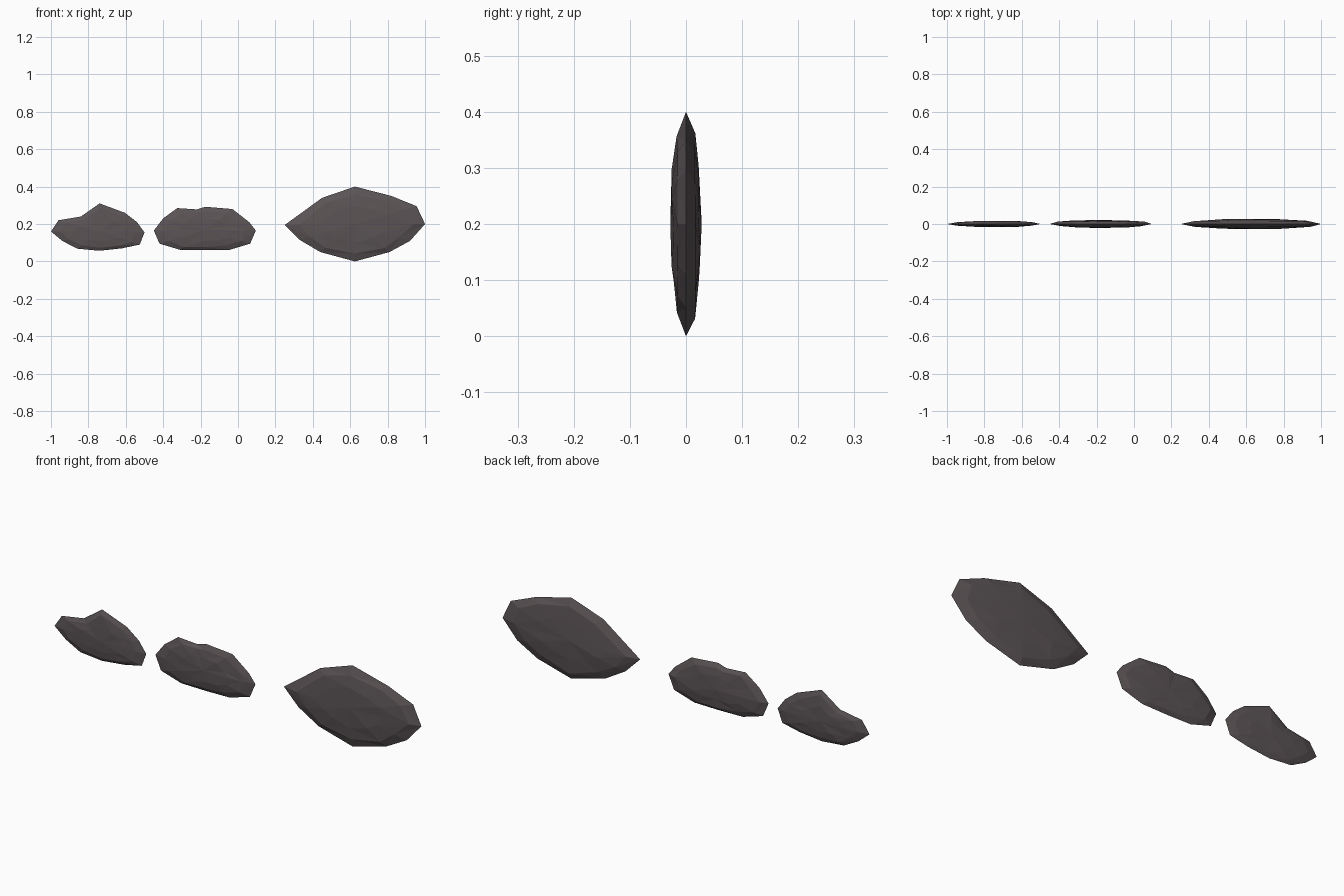
import bpy, bmesh, math, random

if "Cube" in bpy.data.objects:
    bpy.data.objects.remove(bpy.data.objects["Cube"])

random.seed(4)


def flaked_stone(name, outline, centre, thickness):
    """Thin knapped flake: sharp rim outline domed by faceted rings on both sides."""
    bm = bmesh.new()
    cx, cz = centre
    rim = [bm.verts.new((x, 0, z)) for x, z in outline]
    n = len(rim)
    for side in (-1, 1):
        previous = rim
        for r in (0.82, 0.5):
            ring = []
            for x, z in outline:
                k = r * random.uniform(0.95, 1.05)
                y = side * thickness * math.sqrt(1 - r * r) * random.uniform(0.9, 1.08)
                ring.append(bm.verts.new((cx + (x - cx) * k, y, cz + (z - cz) * k)))
            for i in range(n):
                j = (i + 1) % n
                a, b, c, d = previous[i], previous[j], ring[j], ring[i]
                # alternate the diagonal for chipped facets
                tris = ((a, b, c), (a, c, d)) if i % 2 else ((a, b, d), (b, c, d))
                for t in tris:
                    bm.faces.new(t)
            previous = ring
        tip = bm.verts.new((cx, side * thickness, cz))
        for i in range(n):
            bm.faces.new((previous[i], previous[(i + 1) % n], tip))
    bmesh.ops.recalc_face_normals(bm, faces=bm.faces)
    mesh = bpy.data.meshes.new(name)
    bm.to_mesh(mesh)
    bm.free()
    mesh.materials.append(stone)
    obj = bpy.data.objects.new(name, mesh)
    bpy.context.collection.objects.link(obj)


stone = bpy.data.materials.new("dark_stone")
stone.diffuse_color = (0.105, 0.088, 0.092, 1)
stone.use_nodes = True
stone.node_tree.nodes["Principled BSDF"].inputs["Base Color"].default_value = stone.diffuse_color

# Small notched flake
flaked_stone("small_flake", [
    (-1.0, .16), (-.96, .22), (-.84, .24), (-.74, .31), (-.605, .26), (-.54, .21),
    (-.5, .155), (-.525, .09), (-.62, .07), (-.74, .057), (-.86, .068), (-.94, .11)],
    (-.74, .16), .017)

# Medium flake
flaked_stone("medium_flake", [
    (-.45, .165), (-.4, .23), (-.325, .285), (-.22, .278), (-.175, .292), (-.03, .28),
    (.06, .21), (.095, .165), (.065, .095), (-.045, .062), (-.175, .06), (-.31, .062),
    (-.42, .095)],
    (-.175, .168), .021)

# Large pointed flake
flaked_stone("large_flake", [
    (.25, .195), (.45, .34), (.625, .4), (.82, .35), (.955, .295), (1.0, .2),
    (.92, .11), (.81, .05), (.625, 0), (.44, .05), (.33, .115)],
    (.625, .2), .028)
